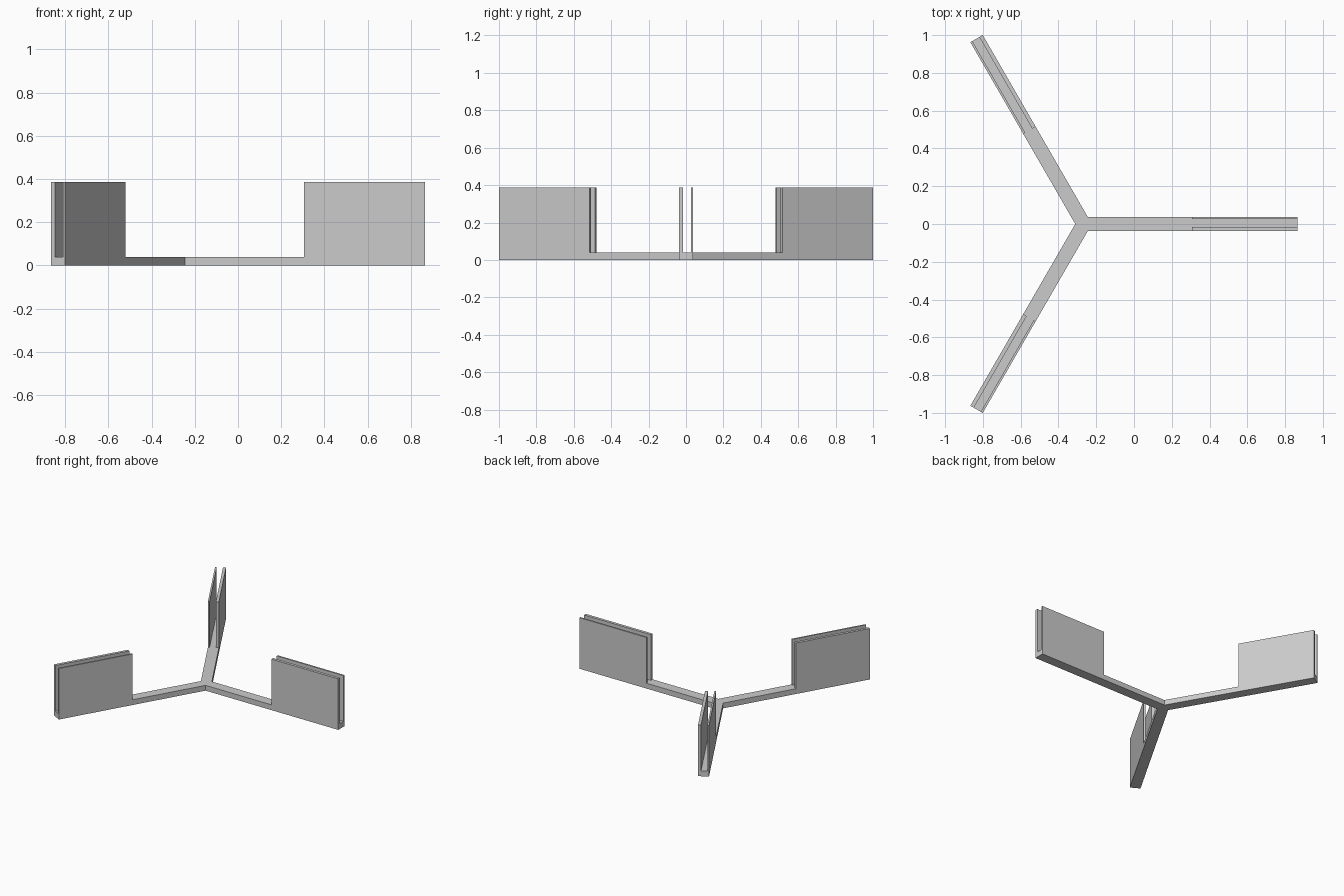
import bpy
import bmesh
from math import radians, sin, tan
from mathutils import Matrix, Vector

cube = bpy.data.objects.get("Cube")
if cube:
    bpy.data.objects.remove(cube, do_unlink=True)

# Main dimensions
HUB_X = -0.267         # centre where the arms meet
LENGTH = 1.133         # arm length from the hub centre
HALF = 0.038           # half the arm width
BASE_TOP = 0.04
PLATE_TOP = 0.386
PLATE_START = 0.573    # distance from the hub where the plates begin
THICK, THIN = 0.021, 0.012
ANGLES = (0, 120, 240)

grey = bpy.data.materials.new("light grey")
grey.use_nodes = True
colour = (0.6, 0.6, 0.6, 1)
grey.diffuse_color = colour
grey.node_tree.nodes["Principled BSDF"].inputs["Base Color"].default_value = colour


def arm_matrix(angle):
    return Matrix.Translation((HUB_X, 0, 0)) @ Matrix.Rotation(radians(angle), 4, "Z")


def prism(name, outline, bottom, top):
    """Extrude a counter-clockwise outline between two heights."""
    bm = bmesh.new()
    face = bm.faces.new([bm.verts.new((p.x, p.y, bottom)) for p in outline])
    ext = bmesh.ops.extrude_face_region(bm, geom=[face], use_keep_orig=True)
    verts = [v for v in ext["geom"] if isinstance(v, bmesh.types.BMVert)]
    bmesh.ops.translate(bm, verts=verts, vec=(0, 0, top - bottom))
    bmesh.ops.recalc_face_normals(bm, faces=bm.faces)
    mesh = bpy.data.meshes.new(name)
    bm.to_mesh(mesh)
    bm.free()
    mesh.materials.append(grey)
    obj = bpy.data.objects.new(name, mesh)
    bpy.context.collection.objects.link(obj)
    return obj


# Three-armed base: each arm adds its two tip corners and the next inner corner
inner = HALF / tan(radians(60))
outline = []
for angle in ANGLES:
    m = arm_matrix(angle)
    outline += [m @ Vector(p) for p in
                ((LENGTH, -HALF, 0), (LENGTH, HALF, 0), (inner, HALF, 0))]
prism("base_frame", outline, 0, BASE_TOP)

# A thick and a thin upright plate on each arm, with a slot between
for angle, label in zip(ANGLES, ("left", "back_right", "front_right")):
    m = arm_matrix(angle)
    for kind, y0, y1 in (("thick", -HALF, THICK - HALF), ("thin", HALF - THIN, HALF)):
        corners = ((PLATE_START, y0, 0), (LENGTH, y0, 0),
                   (LENGTH, y1, 0), (PLATE_START, y1, 0))
        prism(f"{label}_{kind}_plate", [m @ Vector(c) for c in corners],
              BASE_TOP, PLATE_TOP)
